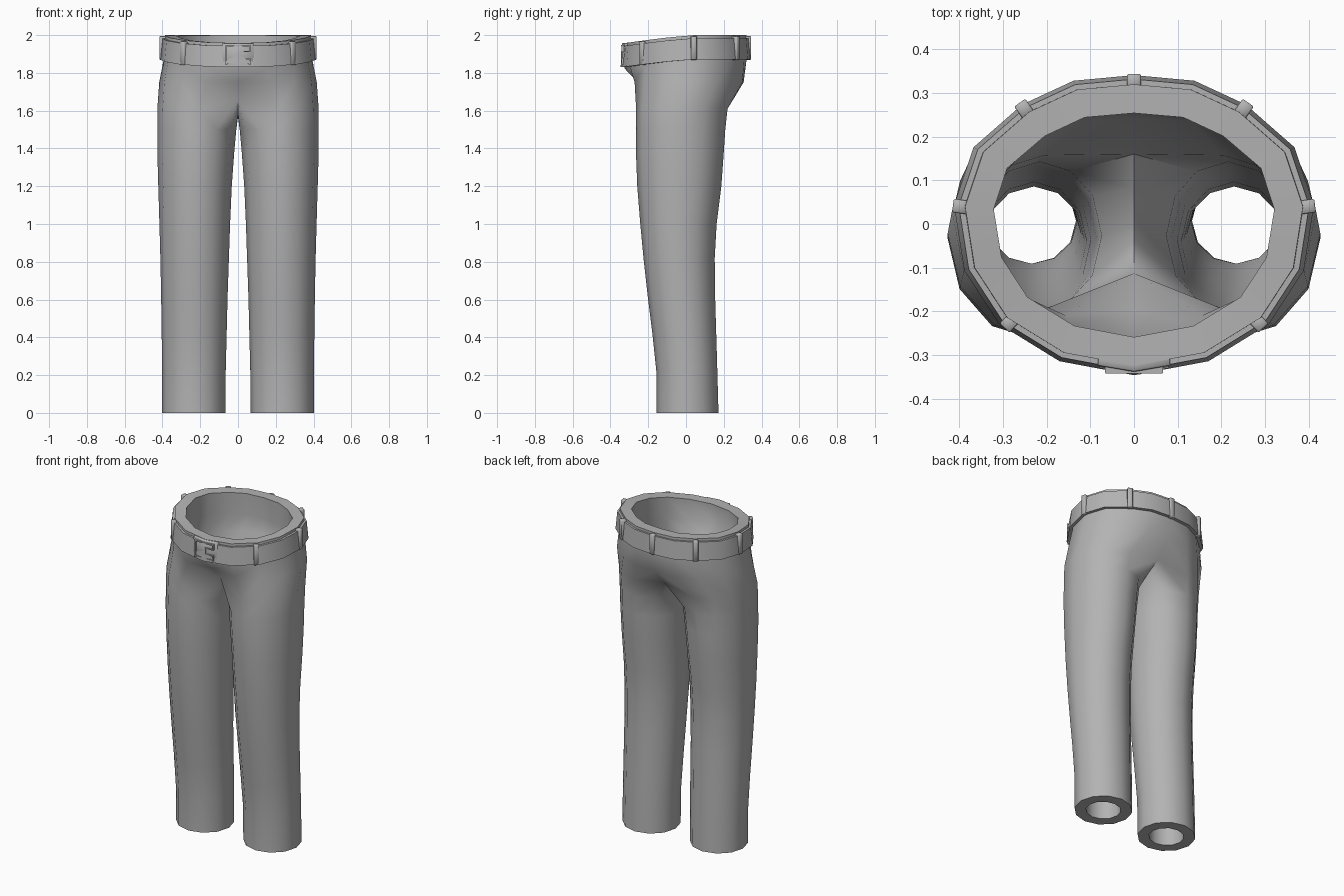
import bpy, bmesh, math
from mathutils import Vector

if "Cube" in bpy.data.objects:
    bpy.data.objects.remove(bpy.data.objects["Cube"])

cloth = bpy.data.materials.new("grey cloth")
cloth.diffuse_color = (0.45, 0.45, 0.45, 1)
cloth.use_nodes = True
cloth.node_tree.nodes["Principled BSDF"].inputs["Base Color"].default_value = cloth.diffuse_color


def finish(name, bm, mirror=False, thickness=0, bevel=0):
    bmesh.ops.recalc_face_normals(bm, faces=bm.faces)
    mesh = bpy.data.meshes.new(name)
    bm.to_mesh(mesh)
    bm.free()
    ob = bpy.data.objects.new(name, mesh)
    bpy.context.collection.objects.link(ob)
    mesh.materials.append(cloth)
    if mirror:
        mod = ob.modifiers.new("mirror", 'MIRROR')
        mod.use_clip = True
        mod.merge_threshold = 0.001
    if thickness:
        mod = ob.modifiers.new("wall", 'SOLIDIFY')
        mod.thickness, mod.offset = thickness, -1
    if bevel:
        mod = ob.modifiers.new("soft edge", 'BEVEL')
        mod.width, mod.segments = bevel, 1
    bpy.ops.object.select_all(action='DESELECT')
    ob.select_set(True)
    bpy.context.view_layer.objects.active = ob
    bpy.ops.object.convert(target='MESH')
    bpy.ops.object.shade_smooth_by_angle(angle=math.radians(48))
    return ob


# Half waist outline, front centre round to back centre
WAIST = [(0, -.325), (.16, -.295), (.29, -.215), (.365, -.1), (.387, .04),
         (.345, .165), (.24, .257), (.13, .308), (0, .32)]


def dip(y):
    """The waistband drops towards the front."""
    return -0.042 * min(1, max(0, (0.05 - y) / 0.37)) ** 1.3


def waist_ring(z, grow=0.0):
    k = 1 + grow / 0.35
    return [(x * k, y * k, z + dip(y)) for x, y in WAIST]


# Trousers: leg rings (z, inner x, outer x, front y, back y)
LEG = [(0, .067, .402, -.157, .172), (.22, .065, .402, -.157, .166),
       (.42, .06, .404, -.178, .16), (.62, .055, .407, -.203, .154),
       (.82, .048, .411, -.225, .152), (1.0, .042, .416, -.242, .162),
       (1.2, .033, .422, -.258, .187), (1.38, .02, .427, -.265, .2),
       (1.5, .009, .427, -.264, .208)]


def leg_ring(z, x0, x1, y0, y1):
    ring = []
    for i in range(12):
        a = math.radians(-120 + 30 * i)
        ring.append(((x0 + x1) / 2 + (x1 - x0) / 2 * math.cos(a),
                     (y0 + y1) / 2 + (y1 - y0) / 2 * math.sin(a), z))
    return ring


rings = [leg_ring(*r) for r in LEG]
# Crotch ring: the inner points meet on the centre line
crotch = leg_ring(1.61, .0, .427, -.264, .22)
crotch[0], crotch[8] = (0, -.175, 1.66), (0, .215, 1.645)
crotch[9], crotch[10], crotch[11] = (0, .12, 1.59), (0, .01, 1.565), (0, -.09, 1.59)
rings.append(crotch)
hip = [(0, -.255), (.165, -.272), (.3, -.222), (.39, -.11), (.417, .03),
       (.372, .155), (.265, .245), (.14, .298), (0, .305)]
rings.append([(x, y, 1.75) for x, y in hip])
rings.append([(x * 1.02, y, z) for x, y, z in waist_ring(1.865)])
rings.append(waist_ring(2.0))

bm = bmesh.new()
rows = [[bm.verts.new(p) for p in r] for r in rings]
for low, high in zip(rows, rows[1:]):
    n = 12 if len(high) == 12 else 8
    for i in range(n):
        j = (i + 1) % len(low)
        bm.faces.new((low[i], low[j], high[j], high[i]))
finish("trousers", bm, mirror=True, thickness=0.066)

# Belt: closed band just outside the waist
bm = bmesh.new()
band = [waist_ring(1.872, -.01), waist_ring(1.872, .023),
        waist_ring(1.984, .013), waist_ring(1.984, -.01)]
rows = [[bm.verts.new(p) for p in r] for r in band]
for k in range(4):
    a, b = rows[k], rows[(k + 1) % 4]
    for i in range(8):
        bm.faces.new((a[i], a[i + 1], b[i + 1], b[i]))
finish("belt", bm, mirror=True)


def block(bm, centre, size, facing=0.0):
    """Box whose local y axis is turned to the facing angle."""
    made = bmesh.ops.create_cube(bm, size=1)["verts"]
    c, s = math.cos(facing), math.sin(facing)
    for v in made:
        x, y, z = (v.co[i] * size[i] for i in range(3))
        v.co = Vector(centre) + Vector((x * c - y * s, x * s + y * c, z))


# Belt loops around the waist
LOOPS = [(0, .327), (.252, .264), (-.252, .264), (.398, .04), (-.398, .04),
         (.285, -.226), (-.285, -.226)]
for n, (x, y) in enumerate(LOOPS):
    bm = bmesh.new()
    turn = math.atan2(y / .11, x / .15) - math.pi / 2
    block(bm, (x, y, 1.932 + dip(y)), (.031, .034, .125), turn)
    finish("belt_loop_%d" % (n + 1), bm, bevel=.003)

# Buckle: plate bent at the centre line
bm = bmesh.new()
rows = []
for z, lift in ((1.832, .006), (1.957, 0)):
    for y in (0, .03):
        rows.append([bm.verts.new((x, -.338 - lift + y + abs(x) * .17, z))
                     for x in (-.083, 0, .083)])
a, b, d, c = rows
for p, q in ((a, b), (b, c), (c, d), (d, a)):
    for i in range(2):
        bm.faces.new((p[i], p[i + 1], q[i + 1], q[i]))
for i in (0, 2):
    bm.faces.new((a[i], b[i], c[i], d[i]))
finish("buckle", bm, bevel=.003)

# Raised frame and prong on the buckle
bm = bmesh.new()
for z in (1.846, 1.943):
    block(bm, (0, -.335, z), (.13, .016, .008))
block(bm, (-.062, -.333, 1.8945), (.008, .016, .1))
for z in (1.86, 1.929):
    block(bm, (.062, -.333, z), (.008, .016, .03))
for z in (1.875, 1.914):
    block(bm, (.038, -.335, z), (.055, .016, .006))
block(bm, (.012, -.337, 1.8945), (.006, .016, .045))
finish("buckle_frame", bm)
